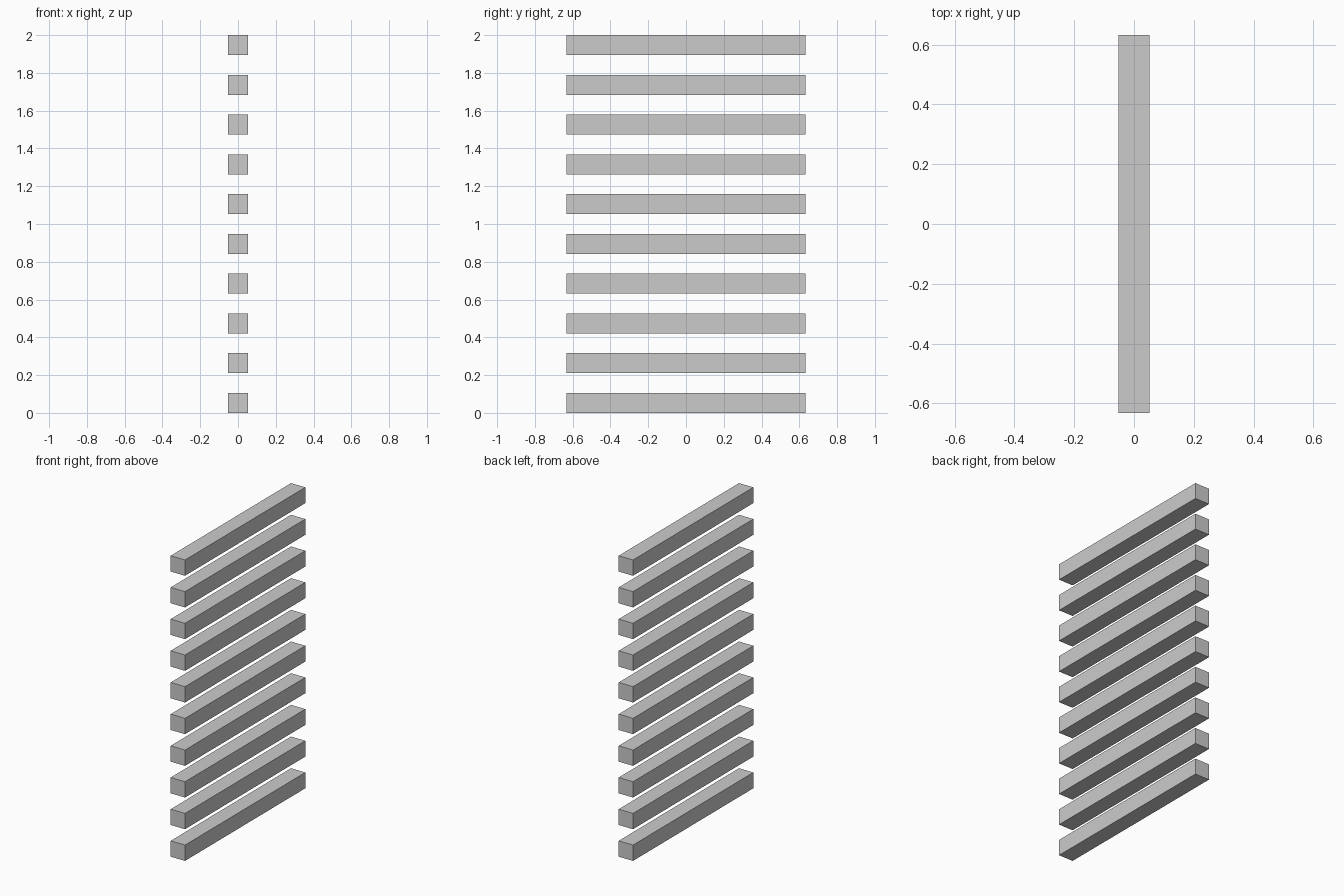
import bpy

if "Cube" in bpy.data.objects:
    bpy.data.objects.remove(bpy.data.objects["Cube"])

COUNT = 10
S = 2 / 19            # bar thickness; gaps are the same size
LENGTH = 12 * S


def add_bar(name, z):
    bpy.ops.mesh.primitive_cube_add(size=1, location=(0, 0, z))
    bar = bpy.context.object
    bar.name = name
    bar.scale = (S, LENGTH, S)
    bpy.ops.object.transform_apply(location=False, rotation=False, scale=True)


# Evenly spaced stack of horizontal slats
for i in range(COUNT):
    add_bar(f"slat_{i + 1}", S / 2 + i * 2 * S)
